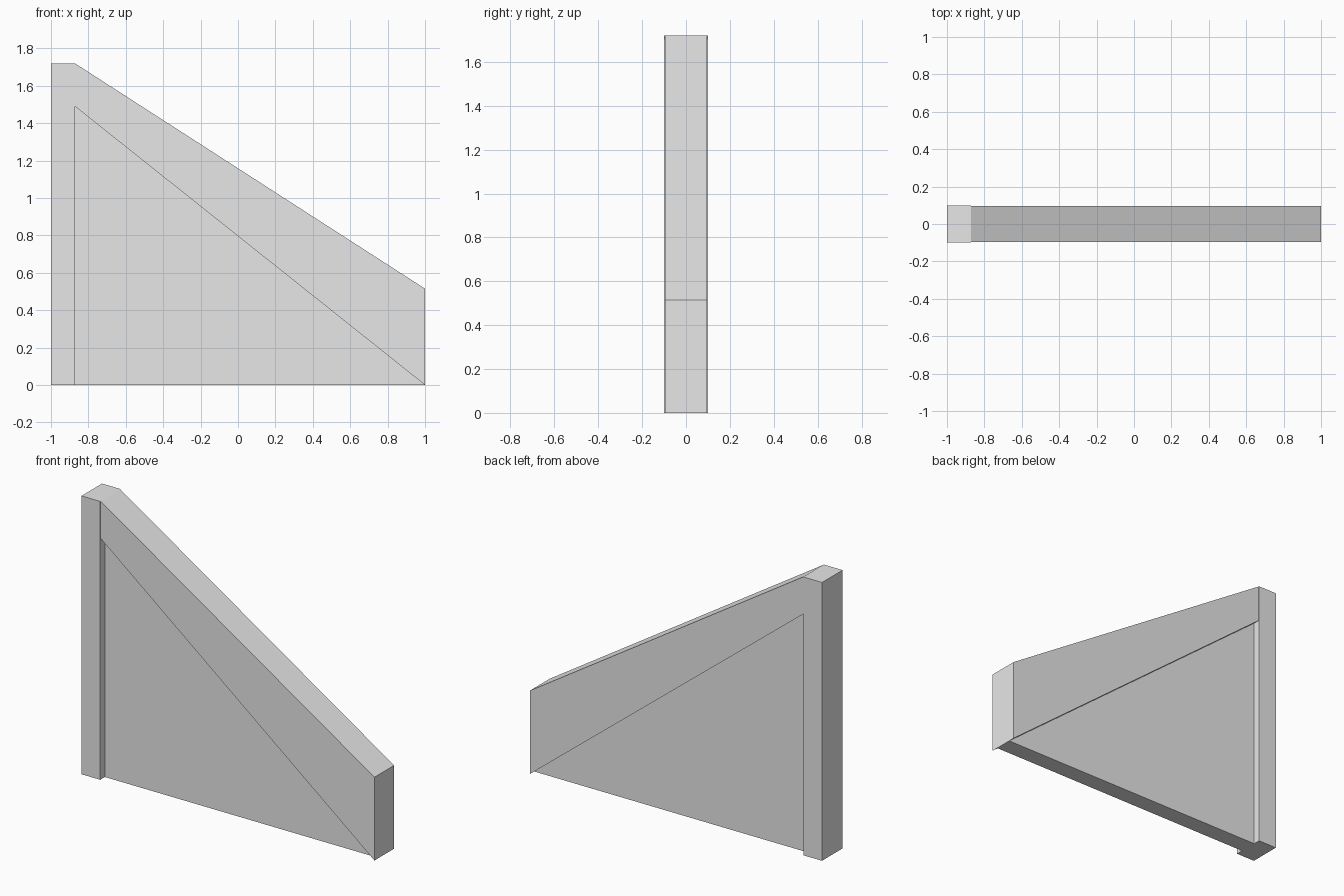
import bpy
import bmesh

cube = bpy.data.objects.get("Cube")
if cube:
    bpy.data.objects.remove(cube, do_unlink=True)

GREY = (0.8, 0.8, 0.8, 1.0)
mat = bpy.data.materials.new("plain_grey")
mat.use_nodes = True
mat.diffuse_color = GREY
mat.node_tree.nodes["Principled BSDF"].inputs["Base Color"].default_value = GREY


def slab(name, outline, half_depth):
    """Extrude an x-z outline evenly to both sides of y = 0."""
    bm = bmesh.new()
    face = bm.faces.new([bm.verts.new((x, -half_depth, z)) for x, z in outline])
    result = bmesh.ops.extrude_face_region(bm, geom=[face])
    moved = [v for v in result["geom"] if isinstance(v, bmesh.types.BMVert)]
    bmesh.ops.translate(bm, verts=moved, vec=(0, 2 * half_depth, 0))
    bmesh.ops.recalc_face_normals(bm, faces=bm.faces)
    mesh = bpy.data.meshes.new(name)
    bm.to_mesh(mesh)
    bm.free()
    mesh.materials.append(mat)
    obj = bpy.data.objects.new(name, mesh)
    bpy.context.collection.objects.link(obj)
    return obj


LEFT, INNER, RIGHT = -1.0, -0.872, 1.0
TOP, PANEL_TOP, END_TOP = 1.72, 1.49, 0.515

# Upright post
slab("post", [(LEFT, 0), (INNER, 0), (INNER, TOP), (LEFT, TOP)], 0.1)

# Sloping beam that widens towards its low end
slab("sloping_beam", [(INNER, PANEL_TOP), (RIGHT, 0), (RIGHT, END_TOP), (INNER, TOP)], 0.096)

# Recessed triangular infill
slab("infill_panel", [(INNER, 0), (RIGHT, 0), (INNER, PANEL_TOP)], 0.055)
